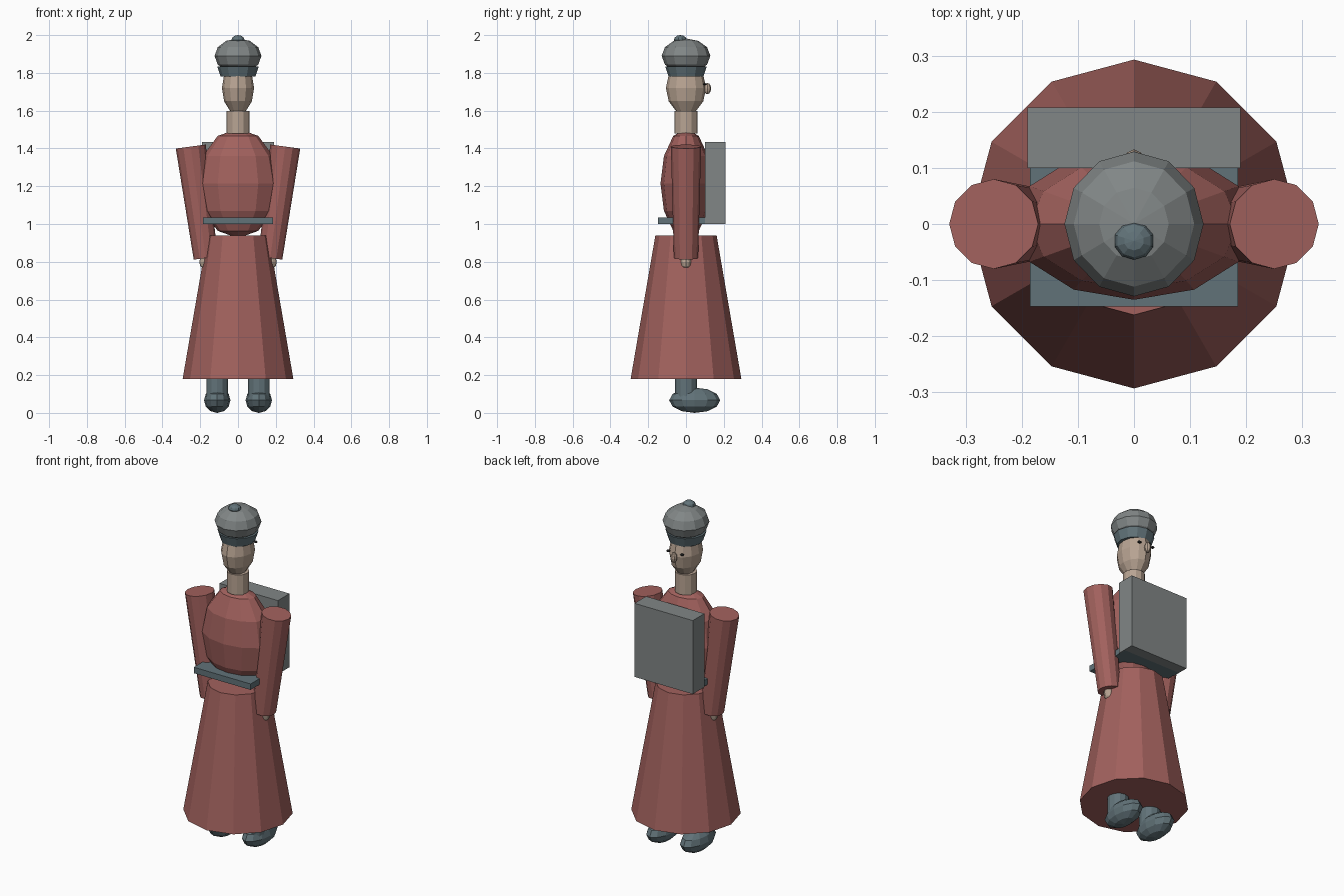
import bpy
from mathutils import Vector

if "Cube" in bpy.data.objects:
    bpy.data.objects.remove(bpy.data.objects["Cube"])

SIDES = 12


def material(name, rgb):
    m = bpy.data.materials.new(name)
    m.diffuse_color = (*rgb, 1)
    m.use_nodes = True
    m.node_tree.nodes["Principled BSDF"].inputs["Base Color"].default_value = m.diffuse_color
    return m


RED = material("red_cloth", (0.36, 0.12, 0.11))
SLATE = material("slate", (0.12, 0.17, 0.19))
SKIN = material("skin", (0.48, 0.37, 0.29))
GREY = material("grey_felt", (0.22, 0.24, 0.24))
DARK = material("dark", (0.03, 0.03, 0.03))


def finish(name, mat):
    o = bpy.context.object
    o.name = name
    o.data.materials.append(mat)
    return o


def ball(name, mat, centre, radii, segments=SIDES, rings=6):
    bpy.ops.mesh.primitive_uv_sphere_add(segments=segments, ring_count=rings, radius=1, location=centre)
    bpy.context.object.scale = radii
    return finish(name, mat)


def tube(name, mat, low, high, r_low, r_high):
    """Tapered flat-sided cylinder between two points."""
    low, high = Vector(low), Vector(high)
    axis = high - low
    bpy.ops.mesh.primitive_cone_add(vertices=SIDES, radius1=r_low, radius2=r_high,
                                    depth=axis.length, location=(low + high) / 2)
    # tilt only happens in the x-z plane
    bpy.context.object.rotation_euler.y = Vector((0, 1)).angle_signed(Vector((axis.x, axis.z)))
    return finish(name, mat)


def box(name, mat, lo, hi):
    lo, hi = Vector(lo), Vector(hi)
    bpy.ops.mesh.primitive_cube_add(size=1, location=(lo + hi) / 2)
    bpy.context.object.scale = hi - lo
    return finish(name, mat)


# Robe and torso
tube("skirt", RED, (0, 0, 0.18), (0, 0, 0.94), 0.293, 0.162)
ball("torso", RED, (0, 0, 1.215), (0.215, 0.135, 0.29))
box("belt", SLATE, (-0.185, -0.147, 1.0), (0.185, 0.147, 1.035))
box("backpack", GREY, (-0.19, 0.1, 1.0), (0.19, 0.208, 1.433))

# Paired parts
for side, s in (("left", -1), ("right", 1)):
    tube(side + "_sleeve", RED, (s * 0.171, 0, 0.82), (s * 0.25, 0, 1.41), 0.064, 0.08)
    ball(side + "_hand", SKIN, (s * 0.165, 0, 0.8), (0.04, 0.03, 0.045))
    tube(side + "_leg", SLATE, (s * 0.11, 0, 0.06), (s * 0.11, 0, 0.3), 0.058, 0.058)
    ball(side + "_shoe", SLATE, (s * 0.11, 0.046, 0.067), (0.07, 0.135, 0.067))
    ball(side + "_eye", DARK, (s * 0.045, 0.1, 1.74), (0.012, 0.01, 0.006), 8, 4)

# Neck and head
tube("neck", SKIN, (0, 0, 1.48), (0, 0, 1.598), 0.06, 0.06)
ball("head", SKIN, (0, 0, 1.72), (0.085, 0.106, 0.14))
ball("nose", SKIN, (0, 0.113, 1.717), (0.018, 0.02, 0.03), 8, 6)

# Hat
tube("hat_band", SLATE, (0, 0, 1.78), (0, 0, 1.835), 0.092, 0.11)
ball("hat_crown", GREY, (0, 0, 1.89), (0.124, 0.129, 0.092))
ball("hat_knob", SLATE, (0, -0.03, 1.975), (0.036, 0.034, 0.025), 10, 6)
